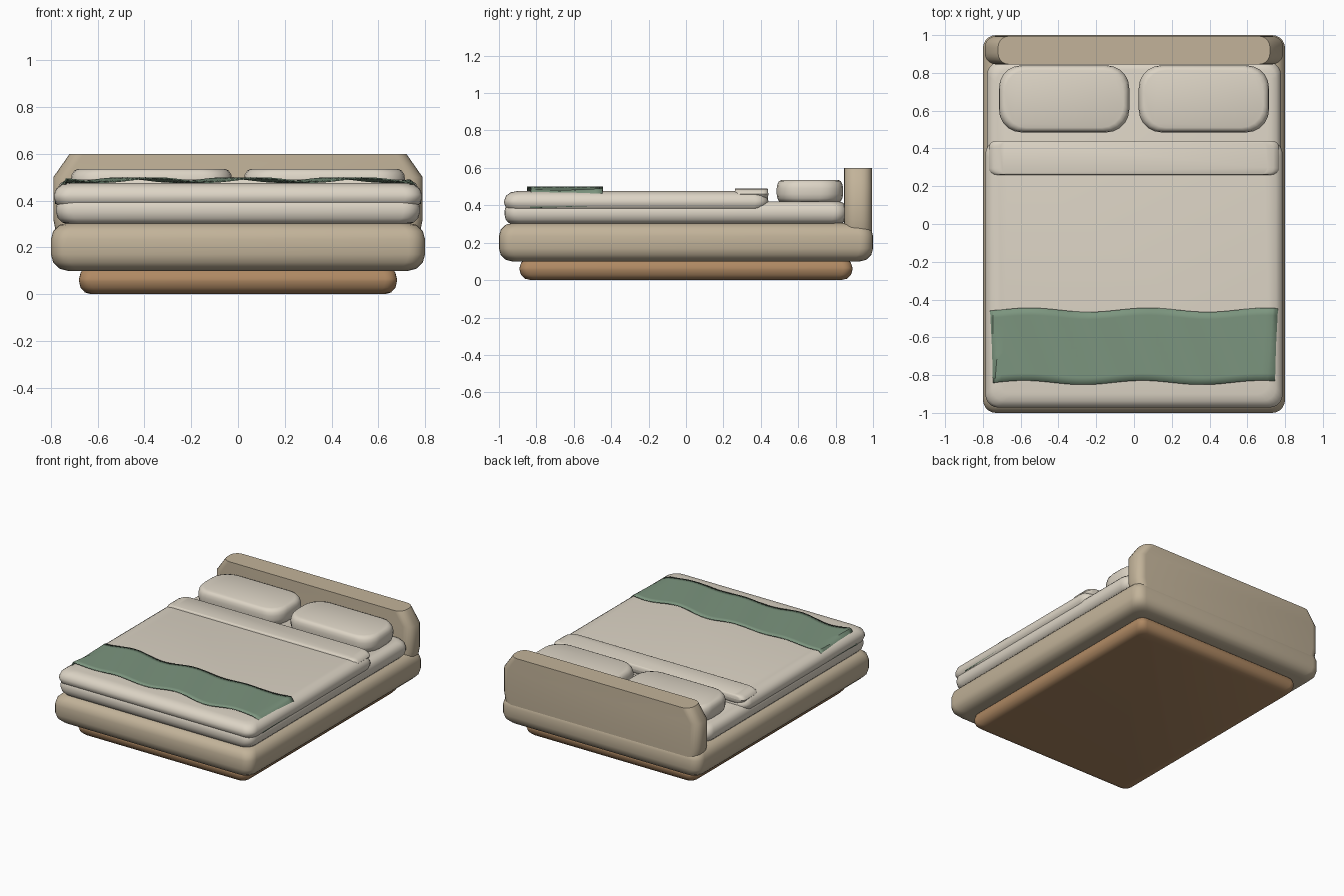
import bpy, bmesh
from math import sin, cos, pi, radians

cube = bpy.data.objects.get("Cube")
if cube:
    bpy.data.objects.remove(cube, do_unlink=True)


def material(name, rgb):
    m = bpy.data.materials.new(name)
    m.use_nodes = True
    m.diffuse_color = (*rgb, 1)
    m.node_tree.nodes["Principled BSDF"].inputs["Base Color"].default_value = (*rgb, 1)
    return m


cream = material("cream linen", (0.72, 0.66, 0.56))
tan = material("tan upholstery", (0.54, 0.45, 0.32))
wood = material("brown wood", (0.43, 0.25, 0.125))
green = material("sage green", (0.20, 0.30, 0.21))


def finish(bm, name, mat, angle=40):
    bmesh.ops.recalc_face_normals(bm, faces=bm.faces)
    mesh = bpy.data.meshes.new(name)
    bm.to_mesh(mesh)
    bm.free()
    obj = bpy.data.objects.new(name, mesh)
    bpy.context.collection.objects.link(obj)
    mesh.materials.append(mat)
    bpy.ops.object.select_all(action="DESELECT")
    obj.select_set(True)
    bpy.context.view_layer.objects.active = obj
    bpy.ops.object.shade_smooth_by_angle(angle=radians(angle))
    return obj


def outline(x, y, r, steps=5):
    """Rounded rectangle in plan; x and y are half sizes."""
    pts = []
    for k, (sx, sy) in enumerate([(1, 1), (-1, 1), (-1, -1), (1, -1)]):
        for i in range(steps + 1):
            a = (k + i / steps) * pi / 2
            pts.append((sx * (x - r) + r * cos(a), sy * (y - r) + r * sin(a)))
    return pts


def loft(name, xs, ys, r, levels, mat):
    """Stack rounded rectangles; each level is (z, inset x, inset y)."""
    cx, cy = sum(xs) / 2, sum(ys) / 2
    hx, hy = (xs[1] - xs[0]) / 2, (ys[1] - ys[0]) / 2
    bm = bmesh.new()
    rings = []
    for z, ix, iy in levels:
        rings.append([bm.verts.new((cx + px, cy + py, z))
                      for px, py in outline(hx - ix, hy - iy, r)])
    n = len(rings[0])
    for a, b in zip(rings, rings[1:]):
        for i in range(n):
            j = (i + 1) % n
            bm.faces.new((a[i], a[j], b[j], b[i]))
    bm.faces.new(rings[0][::-1])
    bm.faces.new(rings[-1])
    return finish(bm, name, mat)


def puff(z0, z1, ix, iy, h, steps=3):
    """Levels of a box with rounded lower and upper edges."""
    low = []
    for i in range(steps + 1):
        a = i / steps * pi / 2
        low.append((h * (1 - cos(a)), ix * (1 - sin(a)), iy * (1 - sin(a))))
    return ([(z0 + d, x, y) for d, x, y in low]
            + [(z1 - d, x, y) for d, x, y in reversed(low)])


# Base and upholstered frame
loft("plinth", (-0.68, 0.68), (-0.89, 0.89), 0.05, puff(0, 0.12, 0.05, 0.06, 0.055), wood)
loft("bed_frame", (-0.8, 0.8), (-1, 1), 0.07, puff(0.1, 0.305, 0.07, 0.07, 0.07), tan)

# Headboard with sloped upper corners
loft("headboard", (-0.79, 0.79), (0.845, 0.995), 0.06,
     [(0.2, 0.03, 0), (0.27, 0.01, 0), (0.32, 0, 0), (0.5, 0, 0), (0.6, 0.07, 0)], tan)

# Bedding
loft("mattress", (-0.778, 0.778), (-0.97, 0.86), 0.07, puff(0.3, 0.42, 0.05, 0.04, 0.05), cream)
loft("duvet", (-0.787, 0.787), (-0.972, 0.44), 0.07, puff(0.36, 0.476, 0.07, 0.07, 0.05), cream)
loft("duvet_fold", (-0.768, 0.768), (0.26, 0.44), 0.035, puff(0.43, 0.49, 0.06, 0.004, 0.03), cream)

# Pair of pillows
for side, s in (("right", -1), ("left", 1)):
    xs = sorted((s * 0.025, s * 0.715))
    loft(side + "_pillow", xs, (0.485, 0.84), 0.12, puff(0.415, 0.535, 0.03, 0.025, 0.045), cream)

# Rippled runner draped over the foot of the duvet
bm = bmesh.new()
section = [(0.779, 0.385), (0.77, 0.435), (0.745, 0.468)]
nx, ny = 48, 10
columns = [(-x, z, 0) for x, z in section]
columns += [(-0.72 + 1.44 * i / nx, 0.488, 1) for i in range(nx + 1)]
columns += [(x, z, 0) for x, z in reversed(section)]
rows = []
for j in range(ny + 1):
    v = j / ny
    row = []
    for x, z, top in columns:
        y = -0.84 + 0.385 * v + 0.011 * cos(10 * x - 0.6)
        ripple = 0.009 * sin(14 * x + 2.5 * v) * top
        skew = 0.015 * (2 * v - 1) * top
        row.append(bm.verts.new((x + skew, y, z + ripple + 0.012 * v * (1 - top))))
    rows.append(row)
for a, b in zip(rows, rows[1:]):
    for i in range(len(a) - 1):
        bm.faces.new((a[i], a[i + 1], b[i + 1], b[i]))
runner = finish(bm, "runner", green)
thick = runner.modifiers.new("cloth thickness", "SOLIDIFY")
thick.thickness = 0.006
thick.offset = 0
